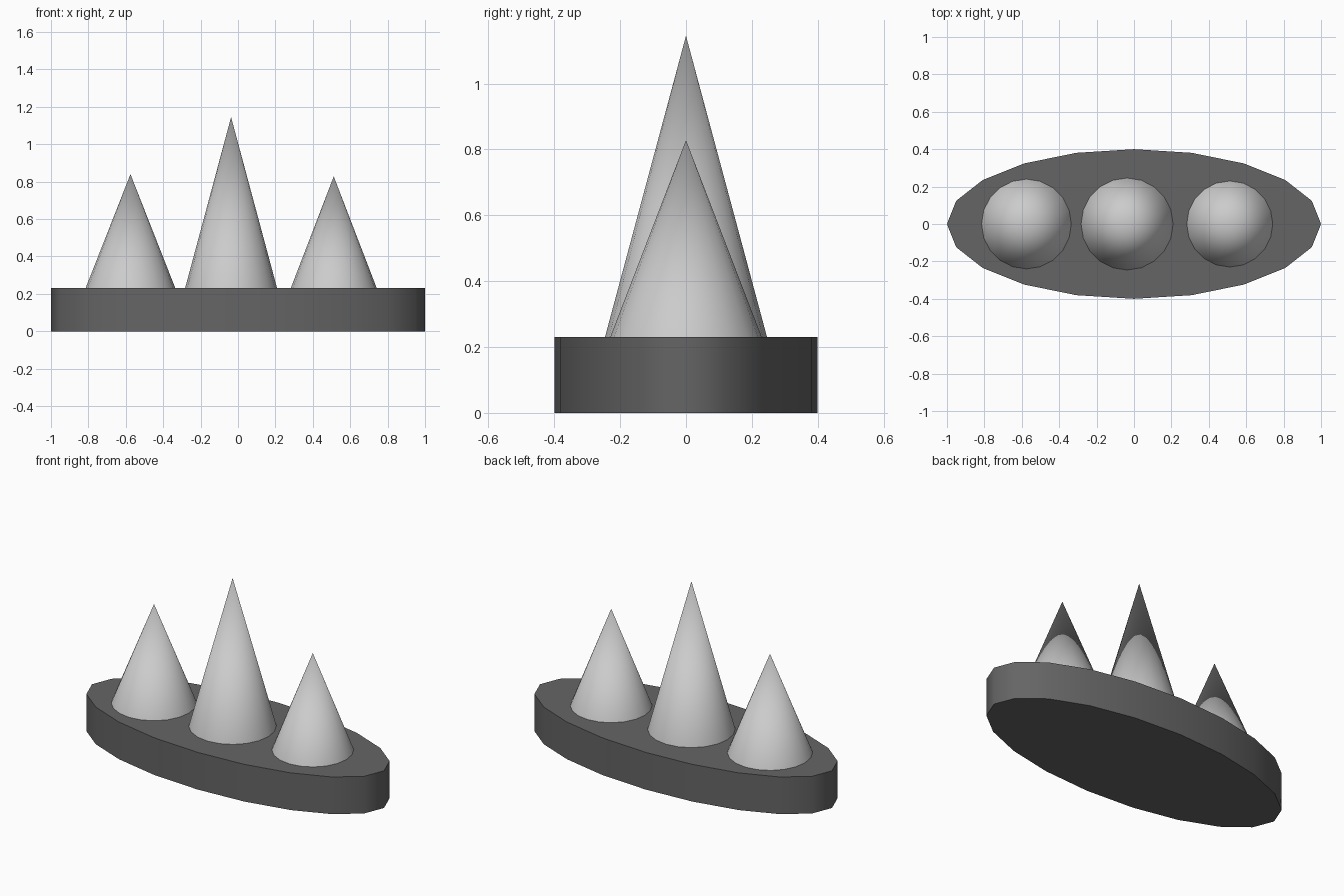
import bpy
import math

if "Cube" in bpy.data.objects:
    bpy.data.objects.remove(bpy.data.objects["Cube"])

BASE_H = 0.23


def smooth(obj):
    bpy.ops.object.select_all(action='DESELECT')
    obj.select_set(True)
    bpy.context.view_layer.objects.active = obj
    bpy.ops.object.shade_smooth_by_angle(angle=math.radians(55))


def spike(name, x, radius, top):
    # Cone standing on the base plate
    bpy.ops.mesh.primitive_cone_add(vertices=20, radius1=radius, radius2=0,
                                    depth=top - BASE_H,
                                    location=(x, 0, (top + BASE_H) / 2))
    obj = bpy.context.object
    obj.name = name
    smooth(obj)


# Oval base plate, 20 sides
bpy.ops.mesh.primitive_cylinder_add(vertices=20, radius=1, depth=BASE_H,
                                    location=(0, 0, BASE_H / 2))
base = bpy.context.object
base.name = "oval_base"
base.scale = (1, 0.4, 1)
bpy.ops.object.transform_apply(location=False, rotation=False, scale=True)
smooth(base)
dark = bpy.data.materials.new("dark_grey")
dark.diffuse_color = (0.13, 0.13, 0.13, 1)
dark.use_nodes = True
dark.node_tree.nodes["Principled BSDF"].inputs["Base Color"].default_value = dark.diffuse_color
base.data.materials.append(dark)

# Three spikes in a row
spike("left_spike", -0.575, 0.24, 0.84)
spike("middle_spike", -0.037, 0.246, 1.145)
spike("right_spike", 0.512, 0.23, 0.828)
